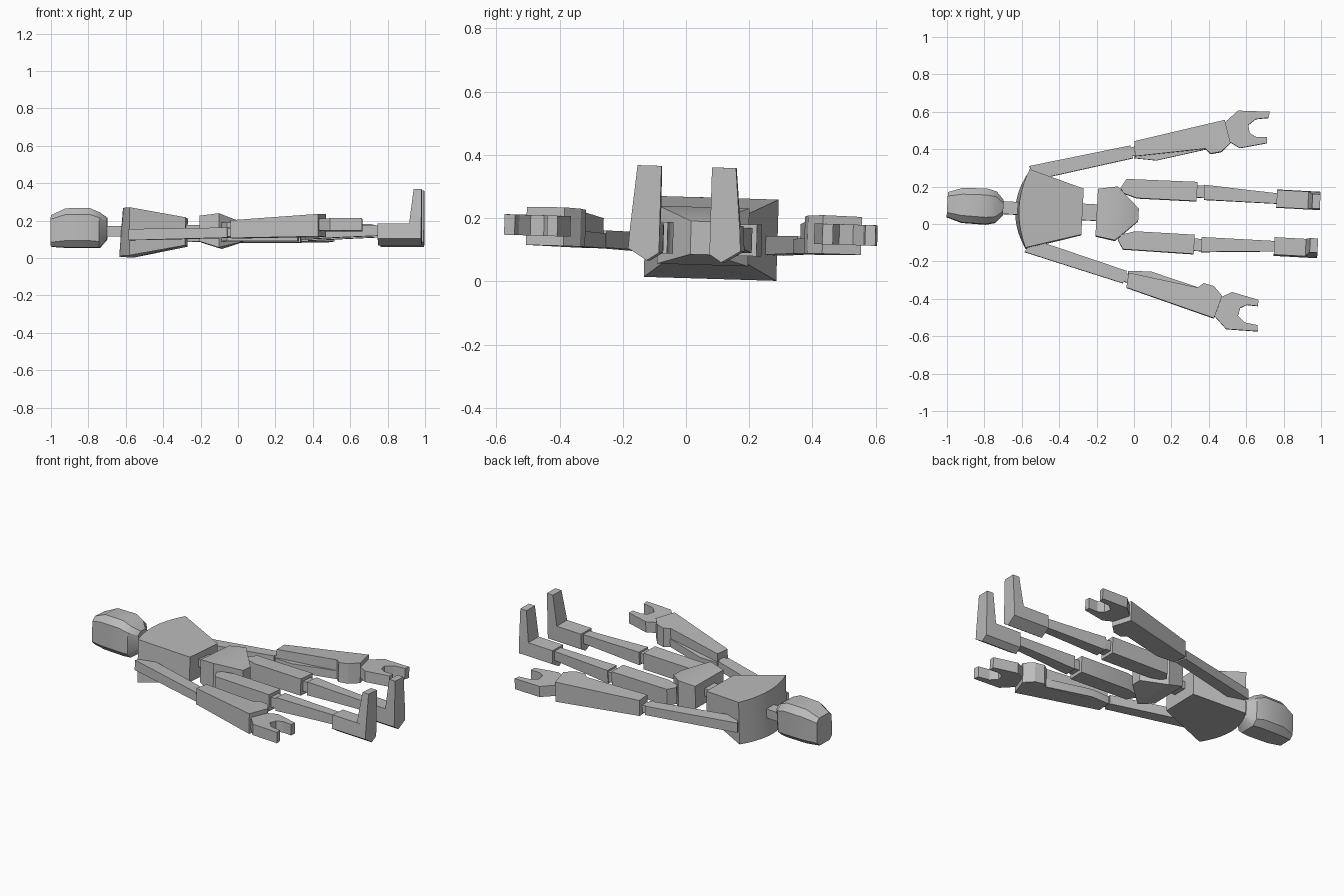
import bpy
import bmesh
import math
from mathutils import Matrix, Vector

default_cube = bpy.data.objects.get("Cube")
if default_cube:
    bpy.data.objects.remove(default_cube, do_unlink=True)

# One plain grey material for the whole figure
grey = bpy.data.materials.new("plain_grey")
grey.use_nodes = True
colour = (.5, .5, .5, 1)
grey.diffuse_color = colour
grey.node_tree.nodes["Principled BSDF"].inputs["Base Color"].default_value = colour

# The figure lies on its back, slightly turned and rolled
pose = (Matrix.Translation((0, .045, 0))
        @ Matrix.Rotation(-.054, 4, "Z")
        @ Matrix.Rotation(-.03, 4, "X"))


def loft(name, rings, side=1):
    """Skin a closed solid through rings of equal length, mirrored when side is -1."""
    bm = bmesh.new()
    loops = []
    for ring in rings:
        loops.append([bm.verts.new(pose @ Vector((x, y * side, z))) for x, y, z in ring])
    count = len(loops[0])
    for near, far in zip(loops, loops[1:]):
        for i in range(count):
            j = (i + 1) % count
            bm.faces.new((near[i], near[j], far[j], far[i]))
    bm.faces.new(loops[0])
    bm.faces.new(loops[-1])
    bmesh.ops.recalc_face_normals(bm, faces=bm.faces[:])
    mesh = bpy.data.meshes.new(name)
    bm.to_mesh(mesh)
    bm.free()
    mesh.materials.append(grey)
    obj = bpy.data.objects.new(name, mesh)
    bpy.context.scene.collection.objects.link(obj)
    bpy.ops.object.select_all(action="DESELECT")
    obj.select_set(True)
    bpy.context.view_layer.objects.active = obj
    bpy.ops.object.shade_smooth_by_angle(angle=math.radians(30))
    return obj


def section(x, y_in, y_out, low, high, cut=0):
    """Rectangle across the body axis, with optional cut corners."""
    if not cut:
        return [(x, y_in, low), (x, y_out, low), (x, y_out, high), (x, y_in, high)]
    return [(x, y_in + cut, low), (x, y_out - cut, low),
            (x, y_out, low + cut), (x, y_out, high - cut),
            (x, y_out - cut, high), (x, y_in + cut, high),
            (x, y_in, high - cut), (x, y_in, low + cut)]


def centred(x, half, low, high, cut=0):
    return section(x, -half, half, low, high, cut)


def slab(name, outline, start, end, side):
    """Outline seen from above; its (low, high) heights change from start to end along x."""
    first = min(x for x, y in outline)
    length = max(x for x, y in outline) - first

    def level(k):
        return [(x, y, start[k] + (end[k] - start[k]) * (x - first) / length)
                for x, y in outline]
    loft(name, [level(0), level(1)], side)


# Head, neck and waist
loft("head", [
    centred(-1, .066, .06, .227, .022),
    centred(-.92, .092, .055, .264, .035),
    centred(-.79, .095, .055, .265, .035),
    centred(-.74, .083, .055, .243, .03),
    centred(-.7, .04, .1, .215, .02),
])
loft("neck", [centred(-.72, .034, .115, .17), centred(-.59, .034, .115, .17)])
loft("waist", [centred(-.3, .044, .13, .175), centred(-.18, .044, .13, .175)])


# Torso: straight taper to the waist, with a bowed shoulder end
def torso_outline(z, waist_z, bulge):
    steps = 10
    points = [(-.276, .123, waist_z)]
    for i in range(steps + 1):
        t = 1 - 2 * i / steps
        points.append((-.57 - bulge * (1 - t * t), .21 * t, z))
    points.append((-.276, -.123, waist_z))
    return points


loft("torso", [torso_outline(.008, .064, .066), torso_outline(.265, .214, .046)])

# Hips: a block that narrows to a wedge between the legs
loft("hips", [
    centred(-.2, .126, .085, .222),
    centred(-.095, .144, .052, .235),
    centred(.024, .033, .085, .19),
])

for label, side in (("left", 1), ("right", -1)):
    # Leg
    slab(f"{label}_thigh",
         [(-.08, .138), (-.05, .188), (.33, .193), (.33, .09), (.01, .089), (-.06, .11)],
         (.085, .185), (.085, .185), side)
    loft(f"{label}_knee", [section(.32, .11, .175, .105, .165),
                           section(.38, .11, .175, .105, .165)], side)
    loft(f"{label}_shin", [section(.368, .1, .18, .095, .175),
                           section(.55, .1, .168, .105, .172),
                           section(.77, .1, .155, .115, .17)], side)

    # Foot: heel block with a pointed underside, and upright toes
    heel = [(.08, .088), (.118, .063), (.178, .1), (.173, .18), (.08, .18)]
    loft(f"{label}_heel", [[(x, y, z) for y, z in heel] for x in (.757, .99)], side)
    loft(f"{label}_toes", [
        [(back, .08, z), (.99, .08, z), (.99, outer, z), (back, outer, z)]
        for back, outer, z in ((.925, .173, .175), (.948, .156, .363))
    ], side)

    # Arm
    slab(f"{label}_upper_arm",
         [(-.574, .23), (-.04, .369), (-.022, .302), (-.53, .16)],
         (.088, .148), (.098, .152), side)
    slab(f"{label}_elbow",
         [(-.05, .355), (0, .37), (.01, .325), (-.04, .31)],
         (.105, .15), (.105, .15), side)
    slab(f"{label}_forearm",
         [(-.02, .392), (.457, .531), (.494, .41), (.447, .36),
          (.392, .347), (.361, .372), (-.012, .312)],
         (.095, .19), (.1, .222), side)
    slab(f"{label}_forearm_ledge",
         [(-.016, .303), (.104, .297), (.365, .37), (.365, .4), (-.012, .33)],
         (.095, .14), (.1, .15), side)
    slab(f"{label}_hand",
         [(.45, .51), (.525, .585), (.695, .588), (.69, .555), (.622, .545),
          (.584, .511), (.594, .468), (.628, .45), (.688, .453), (.689, .42),
          (.546, .386), (.48, .42)],
         (.13, .195), (.13, .195), side)
